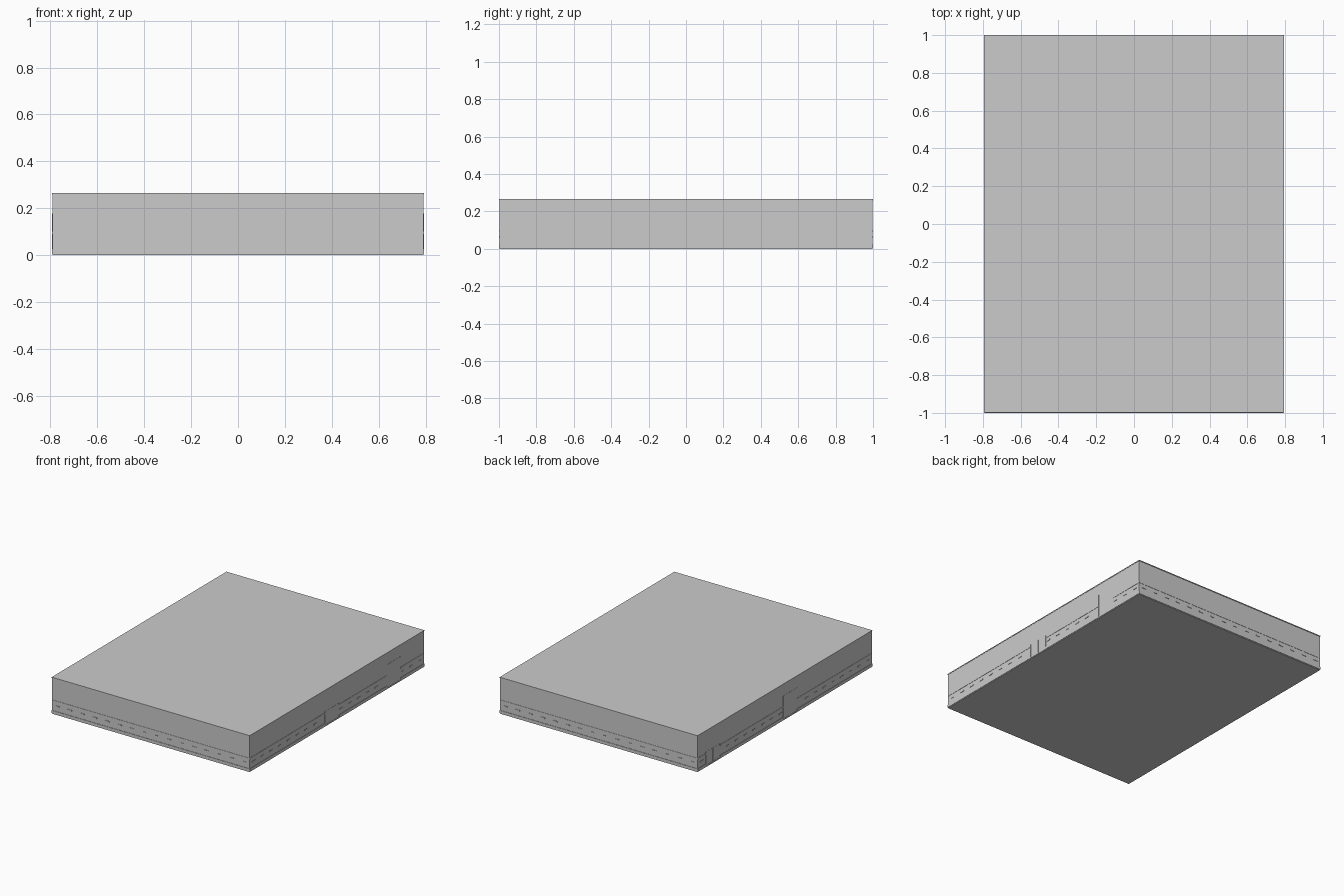
import bpy
from mathutils import Vector

if "Cube" in bpy.data.objects:
    bpy.data.objects.remove(bpy.data.objects["Cube"])

HX, HY, H = 0.791, 0.997, 0.265   # wall half sizes and height


def box(name, lo, hi):
    lo, hi = Vector(lo), Vector(hi)
    bpy.ops.mesh.primitive_cube_add(size=1, location=(lo + hi) / 2)
    ob = bpy.context.object
    ob.name = name
    ob.scale = hi - lo
    return ob


def wall_box(name, side, a, b, z0, z1, d, inset=0.002):
    """Box on a wall, from a to b along it and sticking out by d."""
    s = 1 if side in ("right", "back") else -1
    if side in ("right", "left"):
        x = sorted((s * (HX - inset), s * (HX + d)))
        return box(name, (x[0], a, z0), (x[1], b, z1))
    y = sorted((s * (HY - inset), s * (HY + d)))
    return box(name, (a, y[0], z0), (b, y[1], z1))


# main hall and roof slab
box("hall_walls", (-HX, -HY, 0), (HX, HY, H - 0.004))
box("roof_slab", (-HX - .002, -HY - .002, H - .006), (HX + .002, HY + .003, H))

# small double door and tall gate: (start, end, height)
doors = {
    "right": [(-0.14, 0.025, 0.11), (0.57, 0.73, 0.178)],
    "left": [(0.74, 0.905, 0.11), (-0.14, 0.02, 0.178)],
    "front": [], "back": [],
}

for side, openings in doors.items():
    half = HX if side in ("front", "back") else HY
    # plinth and ledge run between the door openings
    edges = [-half] + [v for o in sorted(openings) for v in o[:2]] + [half]
    for a, b in zip(edges[::2], edges[1::2]):
        wall_box(side + "_plinth", side, a, b, 0.005, 0.025, 0.003)
        wall_box(side + "_ledge", side, a, b, 0.09, 0.101, 0.002)
    # row of small vents
    n = 16 if half == HX else 20
    for i in range(n):
        c = (i - (n - 1) / 2) * 0.1
        if any(o[0] - 0.02 < c < o[1] + 0.02 for o in openings):
            continue
        wall_box(side + "_vent", side, c - 0.017, c + 0.017, 0.059, 0.067, 0.003)
    # door leaves with frame posts, centre post and threshold
    for a, b, top in openings:
        wall_box(side + "_door", side, a, b, 0.008, top, 0.001)
        wall_box(side + "_threshold", side, a, b, 0.004, 0.012, 0.003)
        for c in (a + 0.004, (a + b) / 2, b - 0.004):
            wall_box(side + "_door_post", side, c - 0.003, c + 0.003, 0.008, top, 0.002)
